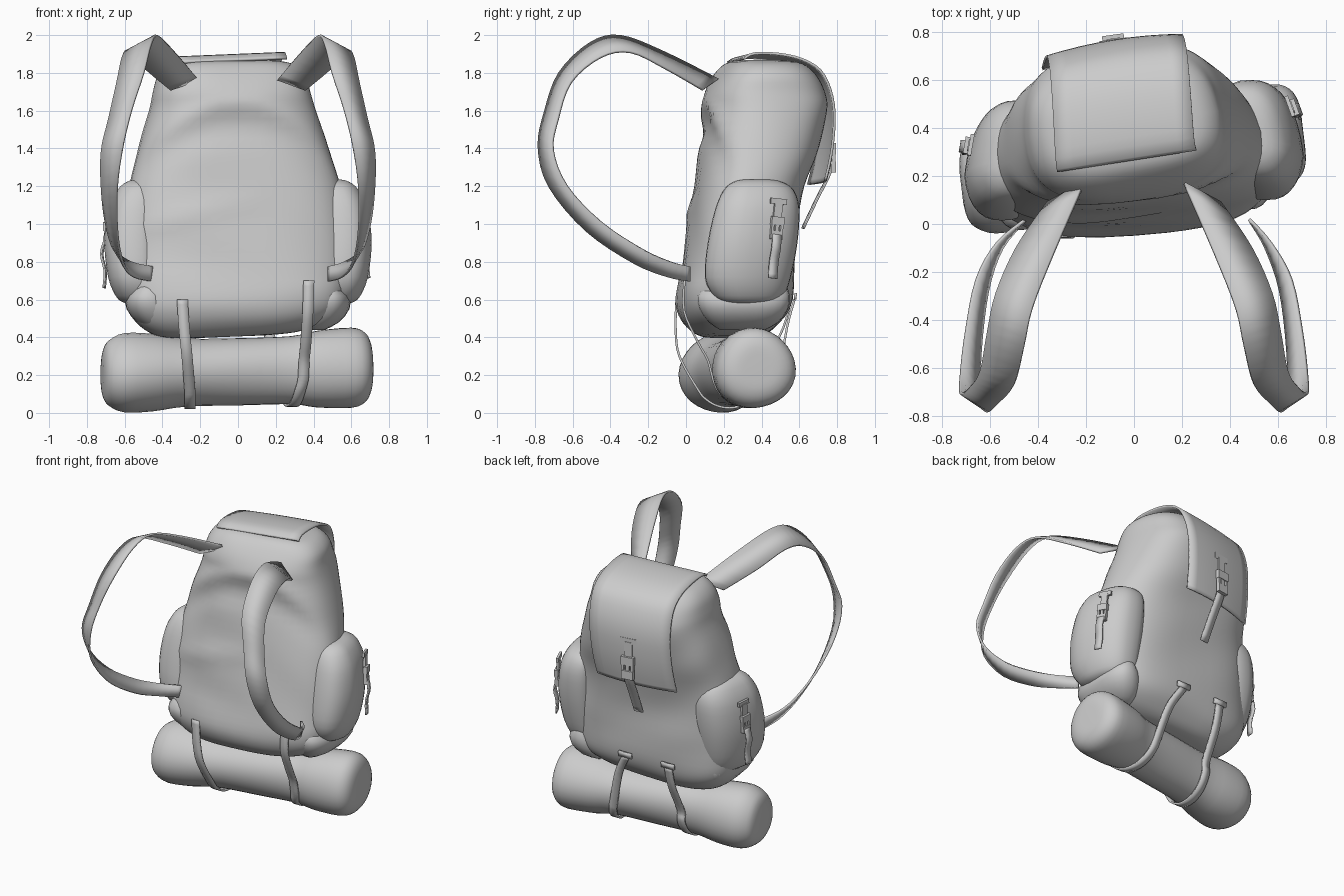
import bpy, bmesh, math
from mathutils import Matrix, Vector

if "Cube" in bpy.data.objects:
    bpy.data.objects.remove(bpy.data.objects["Cube"])

grey = bpy.data.materials.new("plain_grey")
grey.diffuse_color = (0.6, 0.6, 0.6, 1)
grey.use_nodes = True
grey.node_tree.nodes["Principled BSDF"].inputs["Base Color"].default_value = grey.diffuse_color


def spline(rows, steps):
    """Catmull-Rom interpolation of rows of numbers."""
    out = []
    for i in range(len(rows) - 1):
        a, b, c, d = (rows[max(i - 1, 0)], rows[i], rows[i + 1], rows[min(i + 2, len(rows) - 1)])
        for s in range(steps):
            t = s / steps
            out.append([0.5 * (2 * q + (r - p) * t + (2 * p - 5 * q + 4 * r - u) * t * t
                               + (3 * q - p - 3 * r + u) * t ** 3) for p, q, r, u in zip(a, b, c, d)])
    return out + [list(rows[-1])]


def finish(name, bm, angle=50, thickness=0):
    bmesh.ops.recalc_face_normals(bm, faces=bm.faces)
    mesh = bpy.data.meshes.new(name)
    bm.to_mesh(mesh)
    bm.free()
    mesh.materials.append(grey)
    ob = bpy.data.objects.new(name, mesh)
    bpy.context.collection.objects.link(ob)
    if thickness:
        mod = ob.modifiers.new("thickness", 'SOLIDIFY')
        mod.thickness, mod.offset = thickness, 0
    bpy.ops.object.select_all(action='DESELECT')
    ob.select_set(True)
    bpy.context.view_layer.objects.active = ob
    bpy.ops.object.shade_smooth_by_angle(angle=math.radians(angle))
    return ob


def grid(name, rows, closed=False, angle=50, thickness=0):
    """Skin a list of point rows; closed rows become a capped loft."""
    bm = bmesh.new()
    vs = [[bm.verts.new(p) for p in r] for r in rows]
    n = len(rows[0])
    for a, b in zip(vs, vs[1:]):
        for j in range(n if closed else n - 1):
            k = (j + 1) % n
            bm.faces.new((a[j], a[k], b[k], b[j]))
    if closed:
        bm.faces.new(vs[0])
        bm.faces.new(vs[-1])
    return finish(name, bm, angle, thickness)


def oval(x0, x1, y0, y1, power, count):
    """Rounded-box outline."""
    pts = []
    for i in range(count):
        a = 2 * math.pi * i / count
        c, s = math.cos(a), math.sin(a)
        pts.append(((x0 + x1) / 2 + (x1 - x0) / 2 * math.copysign(abs(c) ** (2 / power), c),
                    (y0 + y1) / 2 + (y1 - y0) / 2 * math.copysign(abs(s) ** (2 / power), s)))
    return pts


def ribbon(name, pairs, thickness=0.012, steps=4, matrix=Matrix()):
    """Strap from pairs of edge points."""
    rows = spline([tuple(a) + tuple(b) for a, b in pairs], steps)
    return grid(name, [[matrix @ Vector(r[:3]), matrix @ Vector(r[3:])] for r in rows],
                thickness=thickness)


def band(name, path, width, thickness=0.012, steps=4, matrix=Matrix()):
    """Strap of constant width along x."""
    ribbon(name, [((x - width / 2, y, z), (x + width / 2, y, z)) for x, y, z in path],
           thickness, steps, matrix)


# Main sack: z, x range, y range, skew
sections = [
    (0.405, -0.22, 0.14, 0.14, 0.34, 0.06), (0.415, -0.39, 0.30, 0.08, 0.41, 0.06),
    (0.45, -0.48, 0.43, 0.02, 0.47, 0.06), (0.52, -0.555, 0.53, -0.03, 0.53, 0.06),
    (0.62, -0.60, 0.57, -0.045, 0.56, 0.06), (0.80, -0.61, 0.585, -0.01, 0.57, 0.06),
    (1.00, -0.60, 0.57, 0.02, 0.575, 0.07), (1.20, -0.575, 0.54, 0.055, 0.615, 0.08),
    (1.40, -0.53, 0.475, 0.085, 0.685, 0.10), (1.60, -0.47, 0.405, 0.11, 0.735, 0.12),
    (1.70, -0.45, 0.375, 0.12, 0.72, 0.13), (1.79, -0.42, 0.35, 0.17, 0.67, 0.14),
    (1.85, -0.35, 0.28, 0.23, 0.60, 0.15), (1.868, -0.22, 0.16, 0.30, 0.50, 0.15)]
rings = []
for z, x0, x1, y0, y1, skew in spline(sections, 4):
    ring = []
    for x, y in oval(x0, x1, y0, y1, 3.0, 56):
        depth = (y - (y0 + y1) / 2) / (y1 - y0) * 2
        front, back = max(0, -depth), max(0, depth)
        # soft cloth folds
        ridge = z - 1.64 + 0.9 * (x + 0.03) ** 2
        fold = 0.018 * math.exp(-(ridge / 0.05) ** 2) - 0.018 * math.exp(-((ridge + 0.13) / 0.07) ** 2)
        fold += 0.012 * math.exp(-((z - 1.12 - 0.25 * x) / 0.05) ** 2) * (x < 0.05)
        # the sack turns slightly and narrows towards the back
        upper = min(1, max(0, (z - 0.6) / 0.6))
        xs = x * (1 - (0.12 if x > 0 else 0.06) * upper * back) - skew * (y - (y0 + y1) / 2)
        ys = y + skew * (x + 0.02) - front * fold
        ripple = 0.006 * math.sin(9 * z + 7 * x) * math.sin(11 * ys + 5 * z)
        ring.append((xs * (1 + ripple), ys + ripple, z + 0.04 * x * (z < 0.7)))
    rings.append(ring)
grid("main_sack", rings, True)

# Top flap draped over the sack
profile = [(0.265, 1.865), (0.32, 1.89), (0.45, 1.888), (0.58, 1.86), (0.68, 1.80), (0.735, 1.70),
           (0.76, 1.58), (0.758, 1.44), (0.743, 1.32), (0.722, 1.22)]
rows = []
for i, (y, z) in enumerate(spline(profile, 3)):
    f = i / 27
    cx, half = -0.03 - 0.075 * f, 0.29 - 0.012 * f
    rows.append([(cx + half * t, y + 0.045 * t - 0.03 * t * t * f, z + 0.012 * t) for t in
                 [j / 4 - 1 for j in range(9)]])
grid("top_flap", rows, thickness=0.014)

# Side pockets
pocket = [(0.575, 0.46, 0.56, 0.28, 0.42), (0.585, 0.42, 0.61, 0.20, 0.48),
          (0.62, 0.40, 0.65, 0.145, 0.52), (0.72, 0.40, 0.69, 0.10, 0.555),
          (0.90, 0.40, 0.71, 0.115, 0.59), (1.08, 0.40, 0.69, 0.155, 0.60),
          (1.18, 0.40, 0.645, 0.20, 0.57), (1.222, 0.42, 0.60, 0.25, 0.51),
          (1.235, 0.46, 0.56, 0.3, 0.45)]
for side, shift, label in ((1, 0, "right"), (-1, -0.085, "left")):
    grid(label + "_pocket",
         [[(side * (x - 0.22 * max(0, y - 0.3)), y + shift, z)
           for x, y in oval(x0, x1, y0, y1, 2.6, 32)]
          for z, x0, x1, y0, y1 in spline(pocket, 3)], True)
    # sagging fold of cloth under the pocket
    sag = [(0.44, 0.36, 0.46, 0.18, 0.42), (0.48, 0.34, 0.535, 0.12, 0.49),
           (0.55, 0.34, 0.59, 0.07, 0.54), (0.62, 0.36, 0.59, 0.06, 0.55),
           (0.68, 0.40, 0.54, 0.10, 0.53)]
    grid(label + "_pocket_base", [[(side * x, y + shift, z) for x, y in oval(x0, x1, y0, y1, 2.5, 28)]
                                  for z, x0, x1, y0, y1 in spline(sag, 2)], True)

# Bedroll lying under the sack: x, radius
roll = [(-0.72, 0.07), (-0.71, 0.13), (-0.68, 0.175), (-0.60, 0.21), (-0.45, 0.205), (-0.27, 0.18),
        (0.0, 0.178), (0.28, 0.18), (0.42, 0.203), (0.60, 0.212), (0.67, 0.185), (0.70, 0.13),
        (0.706, 0.07)]


def roll_centre(x):
    return 0.27 + 0.16 * x, 0.222 + 0.022 * x


rings = []
for x, r in spline(roll, 3):
    cy, cz = roll_centre(x)
    ring = []
    for i in range(32):
        a = 2 * math.pi * i / 32
        rr = r * (1 + 0.025 * math.sin(3 * a + 4 * x))
        ring.append((x - 0.12 * rr * math.cos(a), cy + rr * math.cos(a), cz + rr * math.sin(a)))
    rings.append(ring)
grid("bedroll", rings, True)

# Straps holding the bedroll: front points, then round the roll up to the back
fronts = {"left": [(-0.295, -0.05, 0.60), (-0.285, -0.055, 0.45), (-0.27, -0.035, 0.30)],
          "right": [(0.375, -0.008, 0.70), (0.37, -0.01, 0.54), (0.36, 0.06, 0.38), (0.35, 0.115, 0.28)]}
for label, xm, xb, first in (("left", -0.255, -0.25, 210), ("right", 0.345, 0.07, 195)):
    path = list(fronts[label])
    for deg in range(first, 371, 20):
        t = (deg - first) / (370 - first)
        a = math.radians(deg)
        x = xm + 0.5 * (xb - xm) * t
        cy, cz = roll_centre(x)
        path.append((x, cy + 0.19 * math.cos(a), cz + 0.19 * math.sin(a)))
    back = 0.565 + 0.06 * xb
    path += [(0.3 * xm + 0.7 * xb, back - 0.035, 0.45), (xb, back + 0.005, 0.60)]
    band(label + "_roll_strap", path, 0.058)
    band(label + "_roll_strap_anchor", [(xb, back + 0.008, 0.60), (xb, back + 0.012, 0.635)],
         0.10, 0.014, 1)

# Shoulder straps as (inner edge, outer edge)
shoulder = [((0.21, 0.17, 1.765), (0.36, 0.09, 1.71)), ((0.335, -0.12, 1.91), (0.49, -0.10, 1.82)),
            ((0.425, -0.35, 1.995), (0.575, -0.29, 1.91)), ((0.46, -0.51, 1.955), (0.61, -0.45, 1.885)),
            ((0.50, -0.67, 1.80), (0.64, -0.61, 1.75)), ((0.565, -0.745, 1.60), (0.685, -0.68, 1.55)),
            ((0.61, -0.78, 1.41), (0.722, -0.705, 1.39)), ((0.64, -0.725, 1.20), (0.722, -0.63, 1.20)),
            ((0.64, -0.53, 0.965), (0.70, -0.45, 1.01)), ((0.61, -0.28, 0.795), (0.655, -0.23, 0.865)),
            ((0.55, -0.10, 0.72), (0.57, -0.08, 0.80)), ((0.45, 0.02, 0.695), (0.45, 0.02, 0.775))]
for side, label in ((1, "right"), (-1, "left")):
    ribbon(label + "_shoulder_strap",
           [[(side * x + (0.03 if side > 0 and z < 0.8 and y > 0 else 0), y, z) for x, y, z in p]
            for p in shoulder], 0.014)


# Clip buckles with hanging tails; local +y points outward
def buckle(name, loc, turn, tail, lean=0, scale=1):
    m = Matrix.Translation(loc) @ Matrix.Rotation(math.radians(turn), 4, 'Z') @ \
        Matrix.Rotation(math.radians(lean), 4, 'Y') @ Matrix.Diagonal((scale, 1, scale, 1))
    bm = bmesh.new()
    for x, y, z, sx, sy, sz in (
            (0, 0.0, 0, 0.09, 0.016, 0.03),           # sewn tab
            (0, 0.004, -0.05, 0.045, 0.016, 0.09),    # short webbing
            (0, 0.014, -0.105, 0.07, 0.026, 0.045),   # socket
            (-0.026, 0.014, -0.14, 0.014, 0.02, 0.04), (0.026, 0.014, -0.14, 0.014, 0.02, 0.04),
            (0, 0.014, -0.14, 0.02, 0.016, 0.04),     # prongs
            (0, 0.014, -0.18, 0.065, 0.026, 0.045)):  # clip
        bmesh.ops.create_cube(bm, size=1, matrix=m @ Matrix.Translation((x, y, z))
                              @ Matrix.Diagonal((sx, sy, sz, 1)))
    finish(name, bm, 30)
    band(name + "_tail", [(0, y, z) for y, z in tail], 0.05, 0.01, 3, m)


buckle("flap_buckle", (-0.085, 0.762, 1.535), 8,
       [(0.01, -0.17), (-0.01, -0.22), (-0.07, -0.31), (-0.145, -0.43)], 0, 1.3)
buckle("right_pocket_buckle", (0.65, 0.49, 1.12), -70,
       [(0.02, -0.17), (0.035, -0.24), (0.02, -0.32), (0.025, -0.41)], -6)
buckle("left_pocket_buckle", (-0.68, 0.33, 1.09), 80,
       [(0.02, -0.17), (0.04, -0.25), (0.02, -0.34), (0.025, -0.43)], 3)
